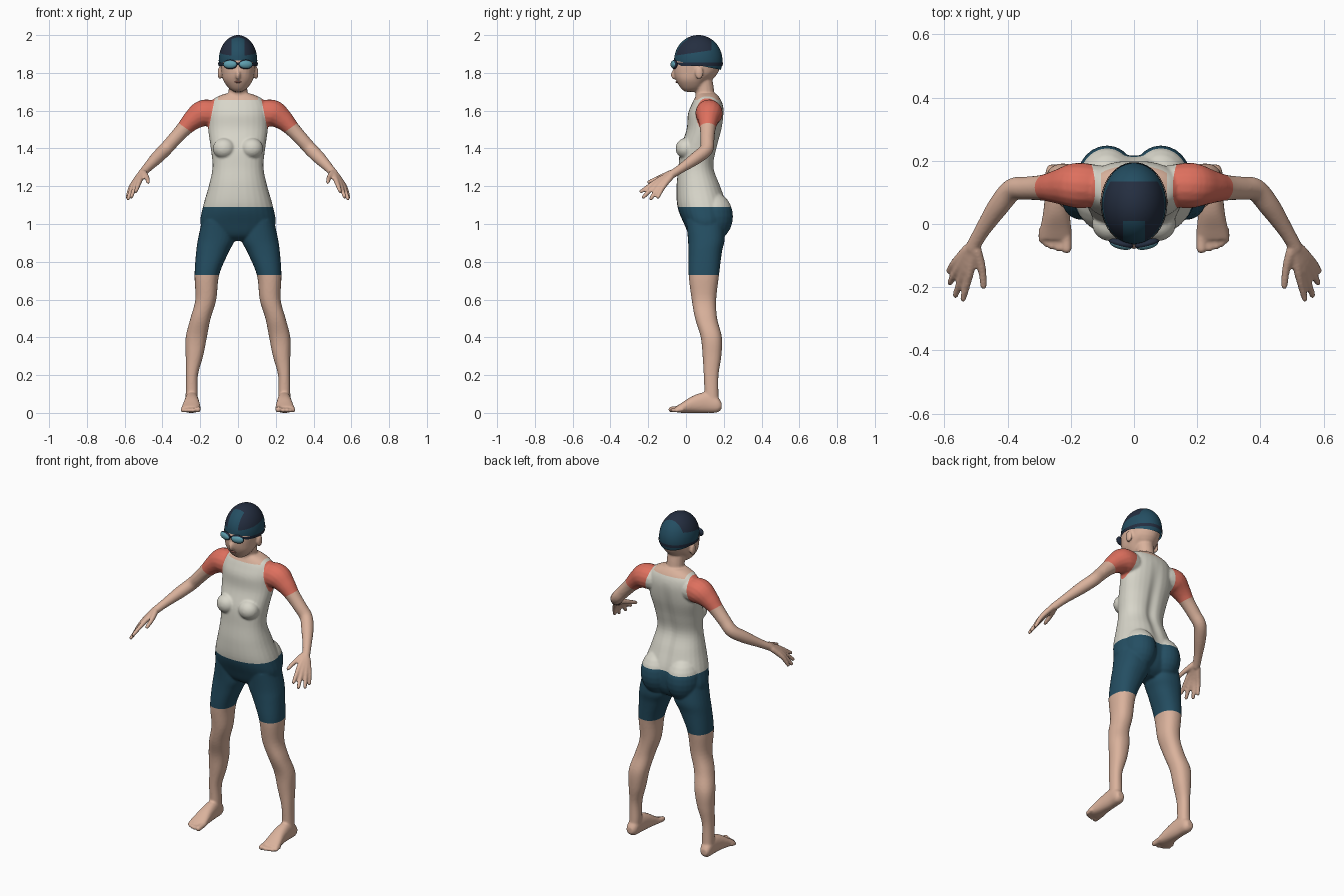
import bpy, bmesh, math
from mathutils import Vector, Matrix

if "Cube" in bpy.data.objects:
    bpy.data.objects.remove(bpy.data.objects["Cube"])


# ---------- materials ----------
def material(name, r, g, b):
    col = [(c / 255 / 12.92 if c < 11 else ((c / 255 + 0.055) / 1.055) ** 2.4) for c in (r, g, b)] + [1]
    m = bpy.data.materials.new(name)
    m.use_nodes = True
    m.diffuse_color = col
    m.node_tree.nodes["Principled BSDF"].inputs["Base Color"].default_value = col
    return m


skin = material("skin", 218, 178, 156)
shirt = material("shirt_cream", 216, 214, 202)
sleeve = material("sleeve_coral", 222, 112, 94)
teal = material("deep_teal", 36, 78, 98)
navy = material("navy", 36, 46, 64)
lens = material("lens_blue", 96, 160, 176)
lips = material("lips", 182, 122, 108)


# ---------- helpers ----------
def spline(rows, n=5):
    """Catmull-Rom interpolation through rows of numbers."""
    rows = [Vector(r) for r in rows]
    out = []
    for i in range(len(rows) - 1):
        p0, p1, p2, p3 = rows[max(i - 1, 0)], rows[i], rows[i + 1], rows[min(i + 2, len(rows) - 1)]
        for k in range(n):
            t = k / n
            out.append(0.5 * (2 * p1 + (p2 - p0) * t + (2 * p0 - 5 * p1 + 4 * p2 - p3) * t * t
                              + (3 * p1 - p0 - 3 * p2 + p3) * t ** 3))
    return out + [rows[-1]]


def loft(bm, rings):
    rings = [[bm.verts.new(p) for p in ring] for ring in rings]
    n = len(rings[0])
    for a, b in zip(rings, rings[1:]):
        for i in range(n):
            bm.faces.new((a[i], a[(i + 1) % n], b[(i + 1) % n], b[i]))
    bm.faces.new(rings[0])
    bm.faces.new(rings[-1])


def stack(bm, rows, axis="z", side=1, n=28):
    """Rows are (position, u0, u1, v0, v1) along the z or y axis."""
    rings = []
    for t, u0, u1, v0, v1 in spline(rows):
        ring = []
        for i in range(n):
            c, s = math.cos(math.tau * i / n), math.sin(math.tau * i / n)
            u = side * ((u0 + u1) / 2 + (u1 - u0) / 2 * math.copysign(abs(c) ** 0.88, c))
            v = (v0 + v1) / 2 + (v1 - v0) / 2 * math.copysign(abs(s) ** 0.88, s)
            ring.append((u, v, t) if axis == "z" else (u, t, v))
        rings.append(ring)
    loft(bm, rings)


def ball(bm, pos, radii, seg=24):
    mat = Matrix.Translation(pos) @ Matrix.Diagonal((*radii, 1))
    bmesh.ops.create_uvsphere(bm, u_segments=seg, v_segments=seg // 2, radius=1, matrix=mat)


def tube(bm, rows, side=1, n=16):
    """Rows are (x, y, z, radius); the ends are rounded."""
    pts = spline([(r[0] * side, *r[1:]) for r in rows])
    rings = []
    for i, p in enumerate(pts):
        d = (pts[min(i + 1, len(pts) - 1)] - pts[max(i - 1, 0)]).xyz.normalized()
        a = d.cross(Vector((0.2, 1, 0.3))).normalized()
        b = d.cross(a)
        rings.append([p.xyz + p.w * (a * math.cos(math.tau * k / n) + b * math.sin(math.tau * k / n))
                      for k in range(n)])
    loft(bm, rings)
    for p in (pts[0], pts[-1]):
        ball(bm, p.xyz, (p.w,) * 3, 16)


def cut(bm, co, no, clear=False):
    bmesh.ops.bisect_plane(bm, geom=bm.verts[:] + bm.edges[:] + bm.faces[:], dist=1e-5,
                           plane_co=co, plane_no=no, clear_inner=clear)


def finish(bm, name, mats):
    me = bpy.data.meshes.new(name)
    bm.to_mesh(me)
    bm.free()
    for m in mats:
        me.materials.append(m)
    me.shade_smooth()
    ob = bpy.data.objects.new(name, me)
    bpy.context.collection.objects.link(ob)
    return ob


# ---------- body volumes ----------
bm = bmesh.new()
torso = [(.91, .06, .06, .15), (.94, .15, .02, .19), (1.0, .198, -.01, .215), (1.09, .186, -.045, .22),
         (1.2, .155, -.05, .185), (1.3, .135, -.04, .15), (1.4, .144, -.03, .165), (1.5, .158, .003, .19),
         (1.58, .158, .01, .2), (1.63, .15, .028, .195), (1.665, .125, .045, .18), (1.69, .07, .06, .16)]
stack(bm, [(z, -w, w, a, b) for z, w, a, b in torso])
tube(bm, [(0, .1, 1.62, .056), (0, .1, 1.7, .05), (0, .085, 1.78, .052)])

# head, nose and ears
ball(bm, (0, .065, 1.865), (.095, .121, .127), 32)
face = [(1.7, .022, -.005, .05), (1.72, .05, -.028, .085), (1.76, .078, -.052, .115),
        (1.8, .088, -.064, .16), (1.85, .093, -.063, .175), (1.9, .09, -.045, .17)]
stack(bm, [(z, -w, w, a, b) for z, w, a, b in face])
ball(bm, (0, -.064, 1.79), (.013, .016, .026))

leg = [(1.02, .03, .19, 0, .2), (.92, .018, .212, .01, .205), (.85, .05, .222, .013, .19),
       (.73, .1, .23, .014, .175), (.6, .115, .226, .03, .16), (.5, .145, .252, .048, .165),
       (.4, .165, .277, .078, .19), (.3, .185, .277, .088, .187), (.2, .212, .276, .094, .172),
       (.1, .213, .277, .098, .172), (.05, .215, .278, .1, .175)]
foot = [(.188, .23, .27, .02, .055), (.165, .215, .28, .002, .085), (.11, .21, .281, 0, .11),
        (.04, .204, .287, 0, .092), (-.02, .198, .298, 0, .055), (-.05, .198, .3, .003, .036)]
toes = [(.213, -.078, .016), (.239, -.076, .012), (.26, -.07, .012), (.278, -.062, .011), (.292, -.05, .011)]
arm = [(.12, .12, 1.585, .068), (.185, .122, 1.585, .072), (.24, .118, 1.55, .055), (.285, .115, 1.505, .042),
       (.34, .113, 1.445, .037), (.385, .108, 1.395, .036), (.43, .055, 1.35, .034),
       (.48, -.02, 1.298, .025), (.512, -.075, 1.262, .022)]
# each finger: palm start, knuckle, tip
fingers = [((.498, -.085, 1.268), (.482, -.14, 1.245), (.476, -.197, 1.222)),
           ((.508, -.085, 1.262), (.52, -.155, 1.228), (.541, -.237, 1.172)),
           ((.516, -.085, 1.258), (.538, -.15, 1.215), (.565, -.225, 1.143)),
           ((.522, -.083, 1.255), (.555, -.14, 1.203), (.582, -.185, 1.135)),
           ((.527, -.08, 1.25), (.566, -.122, 1.195), (.585, -.148, 1.143))]
for s in (1, -1):
    ball(bm, (s * .096, .07, 1.8), (.012, .022, .034))
    ball(bm, (s * .073, 0, 1.4), (.06, .055, .055))
    ball(bm, (s * .085, .14, 1.04), (.097, .109, .13))
    stack(bm, leg, side=s)
    stack(bm, foot, "y", s)
    for x, y, r in toes:
        tube(bm, [(x, -.02, r + .008, r), (x, y, r + .002, r)], s)
    tube(bm, arm, s)
    for a, b, c in fingers:
        tube(bm, [(*a, .017), (*b, .014), (*c, .0105)], s, 12)

# fuse the volumes into one smooth skin
raw = finish(bm, "body_volumes", [])
rm = raw.modifiers.new("fuse", "REMESH")
rm.mode, rm.voxel_size = "VOXEL", .006
sm = raw.modifiers.new("soften", "SMOOTH")
sm.factor, sm.iterations = .5, 5
fused = bpy.data.meshes.new_from_object(raw.evaluated_get(bpy.context.evaluated_depsgraph_get()))
bpy.data.objects.remove(raw)
bm = bmesh.new()
bm.from_mesh(fused)
bpy.data.meshes.remove(fused)

# groove along the spine
for v in bm.verts:
    if v.co.y > .1 and .98 < v.co.z < 1.62:
        v.co.y -= .014 * math.exp(-(v.co.x / .03) ** 2) * math.sin(math.pi * (v.co.z - .98) / .64)

# clothing edges
SEAM, SEAM_N = Vector((.142, 0, 1.57)), Vector((1, 0, .2))
CUFF, CUFF_N = Vector((.28, 0, 1.51)), Vector((.58, 0, -.81))
HEM, WAIST, COLLAR = .73, 1.09, 1.657
for z in (HEM, WAIST, COLLAR):
    cut(bm, (0, 0, z), (0, 0, 1))
for s in (1, -1):
    for co, no in ((SEAM, SEAM_N), (CUFF, CUFF_N)):
        cut(bm, (s * co.x, 0, co.z), (s * no.x, 0, no.z))
    cut(bm, (s * .105, 0, 0), (1, 0, 0))
for f in bm.faces:
    c = f.calc_center_median()
    c.x = abs(c.x)
    if c.z < HEM or (c.z > COLLAR and c.x < .105) or c.z > 1.69:
        f.material_index = 0
    elif c.z < WAIST and c.x < .3:
        f.material_index = 3
    elif (c - SEAM).dot(SEAM_N) > 0:
        f.material_index = 2 if (c - CUFF).dot(CUFF_N) < 0 else 0
    else:
        f.material_index = 1
finish(bm, "body", [skin, shirt, sleeve, teal])

# mouth
bm = bmesh.new()
ball(bm, (0, -.048, 1.752), (.02, .008, .005))
finish(bm, "mouth", [lips])

# ---------- swim cap ----------
CAP = Vector((0, .065, 1.865))
bm = bmesh.new()
ball(bm, CAP, (.102, .128, .135), 64)
cut(bm, (0, -.06, 1.865), (0, .2, 1), True)
for co, no in (((0, 0, 1.9), (0, -.15, 1)), ((0, .135, 0), (0, 1, 0)), ((0, .01, 0), (0, 1, 0)),
               ((.035, 0, 0), (1, 0, 0)), ((-.035, 0, 0), (1, 0, 0))):
    cut(bm, co, no)
for f in bm.faces:
    c = f.calc_center_median()
    top = c.z > 1.9 + .15 * c.y and c.y < .135
    front_panel = abs(c.x) < .035 and c.y < .01
    f.material_index = int(top and not front_panel)
finish(bm, "swim_cap", [teal, navy])

# ---------- goggles ----------
bm = bmesh.new()
ball(bm, CAP, (.106, .131, .139), 48)
cut(bm, (0, 0, 1.836), (0, 0, 1), True)
cut(bm, (0, 0, 1.854), (0, 0, -1), True)
finish(bm, "goggle_strap", [navy])
for s, name in ((1, "left"), (-1, "right")):
    turn = Matrix.Translation((s * .041, -.062, 1.845)) @ Matrix.Rotation(s * .25, 4, "Z")
    for part, radii, off, mat in (("frame", (.039, .014, .025), 0, navy), ("lens", (.036, .014, .021), -.004, lens)):
        bm = bmesh.new()
        ball(bm, (0, off, 0), radii)
        bm.transform(turn)
        finish(bm, f"{name}_goggle_{part}", [mat])
